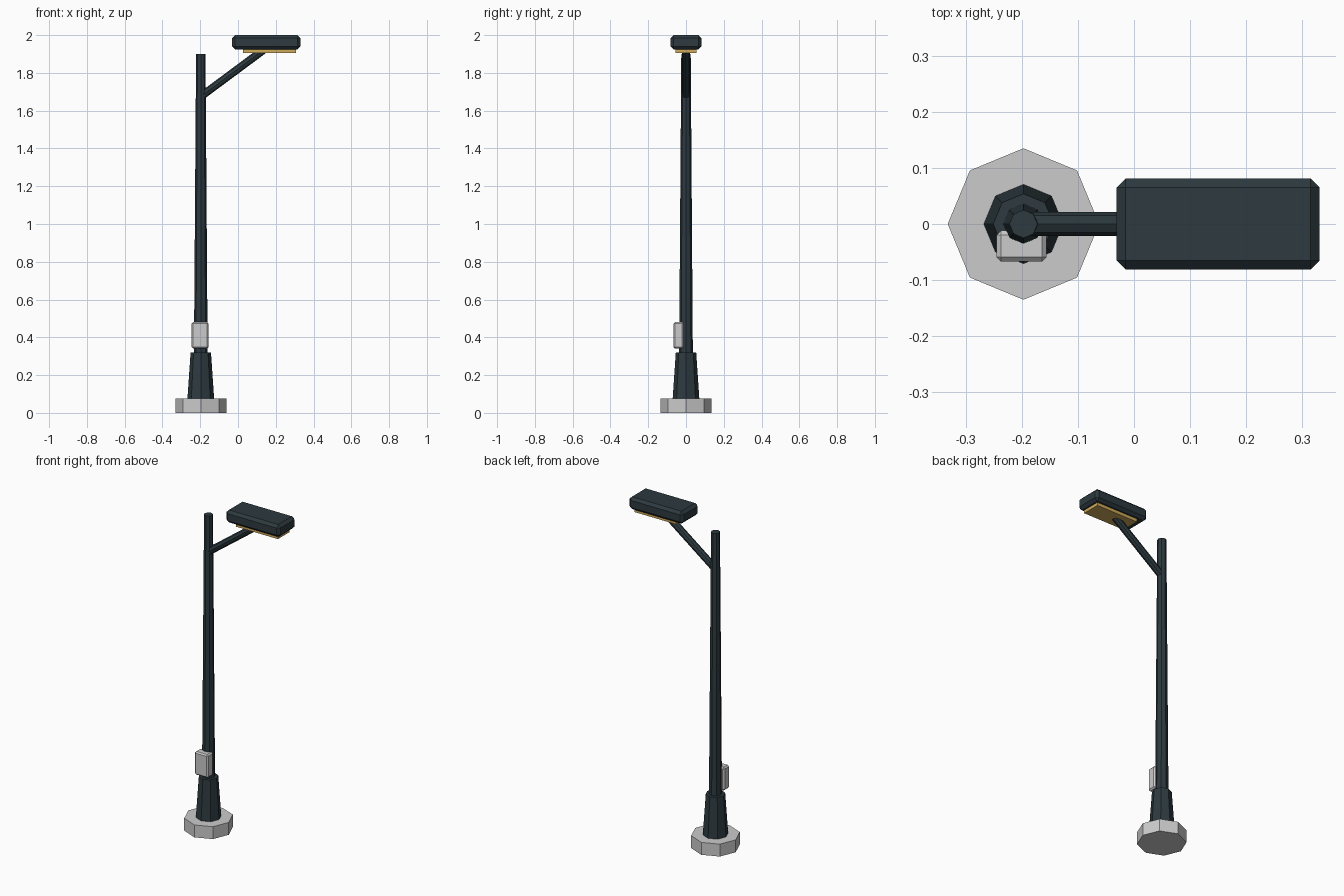
import bpy
from mathutils import Vector

if "Cube" in bpy.data.objects:
    bpy.data.objects.remove(bpy.data.objects["Cube"])

PX = -0.197  # pole axis


def material(name, rgb):
    m = bpy.data.materials.new(name)
    m.diffuse_color = (*rgb, 1)
    m.use_nodes = True
    m.node_tree.nodes["Principled BSDF"].inputs["Base Color"].default_value = m.diffuse_color
    return m


dark = material("dark_metal", (0.026, 0.042, 0.050))
amber = material("amber_lens", (0.62, 0.40, 0.10))


def rod(name, a, b, r1, r2, sides=8, mat=None):
    """Tapered prism running from point a to point b."""
    a, b = Vector(a), Vector(b)
    d = b - a
    bpy.ops.mesh.primitive_cone_add(
        vertices=sides, radius1=r1, radius2=r2, depth=d.length, location=(a + b) / 2,
        rotation=d.to_track_quat('Z', 'Y').to_euler() if d.x else (0, 0, 0))
    return finish(name, mat)


def box(name, lo, hi, bevel=0, mat=None):
    """Box between two corners with an optional chamfer."""
    lo, hi = Vector(lo), Vector(hi)
    bpy.ops.mesh.primitive_cube_add(size=1, location=(lo + hi) / 2)
    bpy.context.object.scale = hi - lo
    bpy.ops.object.transform_apply(location=False, rotation=False, scale=True)
    ob = finish(name, mat)
    if bevel:
        mod = ob.modifiers.new("chamfer", 'BEVEL')
        mod.width, mod.segments = bevel, 1
    return ob


def finish(name, mat):
    ob = bpy.context.object
    ob.name = name
    if mat:
        ob.data.materials.append(mat)
    return ob


# Concrete foot, flared sleeve and tapered pole
rod("foot", (PX, 0, 0), (PX, 0, 0.075), 0.135, 0.135)
rod("sleeve", (PX, 0, 0.07), (PX, 0, 0.32), 0.071, 0.054, mat=dark)
rod("pole", (PX, 0, 0.07), (PX, 0, 1.9), 0.038, 0.025, mat=dark)

# Slanted arm carrying the lamp
rod("arm", (PX, 0, 1.675), (0.14, 0, 1.925), 0.021, 0.021, mat=dark)

# Lamp housing with lens underneath
box("lamp_housing", (-0.031, -0.081, 1.925), (0.331, 0.081, 2.0), 0.016, dark)
box("lens", (0.026, -0.056, 1.906), (0.306, 0.056, 1.935), mat=amber)

# Service box on the front of the pole
box("service_box", (-0.245, -0.067, 0.34), (-0.156, -0.012, 0.48), 0.008)
